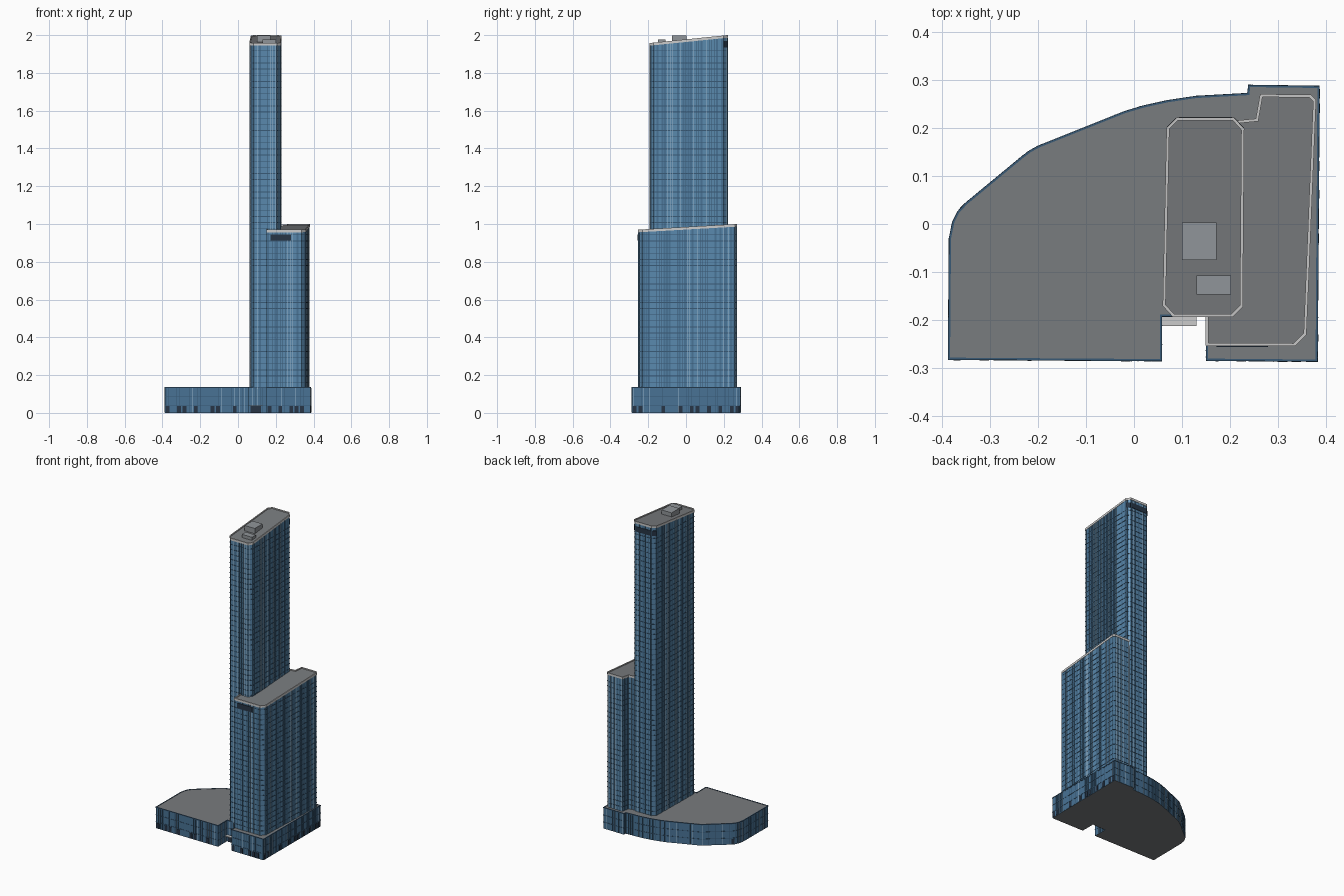
import bpy, bmesh, math, random
from mathutils import Vector

if "Cube" in bpy.data.objects:
    bpy.data.objects.remove(bpy.data.objects["Cube"])

random.seed(4)


def material(name, rgb):
    m = bpy.data.materials.new(name)
    m.diffuse_color = (*rgb, 1)
    m.use_nodes = True
    m.node_tree.nodes["Principled BSDF"].inputs["Base Color"].default_value = m.diffuse_color
    return m


GLASS = material("glass_blue", (0.10, 0.25, 0.42))
DEEP = material("glass_deep", (0.065, 0.17, 0.30))
NAVY = material("floor_line", (0.04, 0.10, 0.18))
PALE = material("pale_mullion", (0.35, 0.50, 0.64))
DARK = material("louver_dark", (0.02, 0.035, 0.06))
ROOF = material("roof_grey", (0.19, 0.20, 0.21))
TRIM = material("parapet_light", (0.62, 0.64, 0.64))
UNIT = material("plant_grey", (0.28, 0.30, 0.32))


def finish(name, bm, mat):
    bmesh.ops.recalc_face_normals(bm, faces=bm.faces)
    me = bpy.data.meshes.new(name)
    bm.to_mesh(me)
    bm.free()
    ob = bpy.data.objects.new(name, me)
    bpy.context.collection.objects.link(ob)
    me.materials.append(mat)
    return ob


def offset(pts, d):
    """Offset a counter-clockwise outline outward by d."""
    out = []
    for i, p in enumerate(pts):
        p = Vector(p)
        a = (p - Vector(pts[i - 1])).normalized()
        b = (Vector(pts[(i + 1) % len(pts)]) - p).normalized()
        n1, n2 = Vector((a.y, -a.x)), Vector((b.y, -b.x))
        out.append(p + (n1 + n2) * d / (1 + n1.dot(n2)))
    return out


def prism(name, pts, z0, top, mat, roof=ROOF):
    """Vertical prism whose top follows the height function top(y)."""
    bm = bmesh.new()
    lo = [bm.verts.new((p[0], p[1], z0)) for p in pts]
    hi = [bm.verts.new((p[0], p[1], top(p[1]))) for p in pts]
    n = len(pts)
    for i in range(n):
        j = (i + 1) % n
        bm.faces.new((lo[i], lo[j], hi[j], hi[i]))
    caps = [bm.faces.new(lo[::-1]), bm.faces.new(hi)]
    for f in caps:
        f.material_index = 1
    ob = finish(name, bm, mat)
    ob.data.materials.append(roof)
    return ob


def rings(name, pts, bands, out, inn, mat):
    """Closed bands around an outline; each band is (bottom(y), top(y))."""
    bm = bmesh.new()
    po, pi = offset(pts, out), offset(pts, inn)
    n = len(pts)
    for bot, top in bands:
        loops = [[bm.verts.new((p.x, p.y, f(p.y))) for p in ps]
                 for ps, f in ((po, bot), (po, top), (pi, top), (pi, bot))]
        for k in range(4):
            a, b = loops[k], loops[(k + 1) % 4]
            for i in range(n):
                j = (i + 1) % n
                bm.faces.new((a[i], a[j], b[j], b[i]))
    return finish(name, bm, mat)


def flat(z):
    return lambda y: z


def add_strip(bm, p, d, w, depth, z0, z1):
    """Thin upright box on a wall at p, running along direction d."""
    nrm = Vector((d.y, -d.x)) * depth
    c = [p - d * w / 2 - nrm * 0.3, p + d * w / 2 - nrm * 0.3,
         p + d * w / 2 + nrm, p - d * w / 2 + nrm]
    lo = [bm.verts.new((q.x, q.y, z0)) for q in c]
    hi = [bm.verts.new((q.x, q.y, z1)) for q in c]
    for i in range(4):
        j = (i + 1) % 4
        bm.faces.new((lo[i], lo[j], hi[j], hi[i]))
    bm.faces.new(lo[::-1])
    bm.faces.new(hi)


def mullions(name, pts, z0, top, step, skip=()):
    """Evenly spaced mullions, with a random share pale or as deep glass bays."""
    sets = {"line": (bmesh.new(), NAVY, 0.0015, 0.0016),
            "pale": (bmesh.new(), PALE, 0.002, 0.0022),
            "bay": (bmesh.new(), DEEP, step * 0.8, 0.0008)}
    for i, p in enumerate(pts):
        if i in skip:
            continue
        a, b = Vector(p), Vector(pts[(i + 1) % len(pts)])
        d = (b - a).normalized()
        n = max(1, round((b - a).length / step))
        for k in range(n):
            q = a.lerp(b, (k + 0.5) / n)
            kind = random.choices(("line", "pale", "bay"), (5, 3, 3))[0]
            bm, _, w, dep = sets[kind]
            add_strip(bm, q, d, min(w, (b - a).length * 0.8), dep, z0, top(q.y))
    for kind, (bm, mat, _, _) in sets.items():
        finish(f"{name}_{kind}", bm, mat)


def box(name, x0, x1, y0, y1, z0, z1, mat):
    return prism(name, [(x0, y0), (x1, y0), (x1, y1), (x0, y1)], z0, flat(z1), mat, mat)


def tower(name, pts, z0, top, pitch, skip):
    """Glazed shaft with floor lines, mullions, sloping roof and parapet."""
    shaft_top = lambda y: top(y) - 0.006
    under = lambda y: top(y) - 0.014
    prism(name + "_shaft", pts, z0, shaft_top, GLASS)
    zmax = min(under(p[1]) for p in pts)
    floors = [z0 + pitch * k for k in range(1, int((zmax - z0) / pitch) + 1)]
    rings(name + "_floor_lines", pts, [(flat(z - 0.002), flat(z + 0.002)) for z in floors],
          0.0018, -0.001, NAVY)
    rings(name + "_parapet", pts, [(under, top)], 0.0022, -0.004, TRIM)
    mullions(name + "_mullion", pts, z0, under, 0.0135, skip)


# Podium with curved rear-left wall and entrance notch
podium = [(-0.387, -0.282), (0.057, -0.285), (0.057, -0.192), (0.152, -0.192),
          (0.152, -0.284), (0.382, -0.286), (0.386, 0.287), (0.24, 0.289),
          (0.238, 0.272), (0.13, 0.266), (0.07, 0.257), (0.02, 0.246), (-0.02, 0.234),
          (-0.06, 0.218), (-0.2, 0.162), (-0.218, 0.152), (-0.235, 0.139),
          (-0.35, 0.044), (-0.367, 0.026), (-0.378, 0.004), (-0.385, -0.03)]
prism("podium", podium, 0, flat(0.135), DEEP)
rings("podium_bands", podium, [(flat(z), flat(z + 0.003)) for z in (0.04, 0.085)],
      0.0018, -0.001, NAVY)
rings("podium_coping", podium, [(flat(0.131), flat(0.137))], 0.0015, -0.003, NAVY)
mullions("podium_mullion", podium, 0.002, flat(0.131), 0.014)

# Dark shopfronts along the podium's street faces
shop = bmesh.new()
for i in (0, 4, 5, 17):
    a, b = Vector(podium[i]), Vector(podium[i + 1])
    d = (b - a).normalized()
    n = round((b - a).length / 0.03)
    for k in range(n):
        if random.random() < 0.5:
            add_strip(shop, a.lerp(b, (k + 0.5) / n), d, 0.02, 0.0024, 0.003, 0.036)
finish("podium_shopfronts", shop, DARK)

# Entrance canopy and doors in the notch
box("entrance_canopy", 0.057, 0.13, -0.213, -0.19, 0.038, 0.043, TRIM)
box("entrance_doors", 0.065, 0.122, -0.195, -0.19, 0.0, 0.036, DARK)

# Tall tower
tall = [(0.082, -0.192), (0.205, -0.192), (0.225, -0.172), (0.228, 0.198),
        (0.208, 0.22), (0.09, 0.22), (0.07, 0.2), (0.062, -0.17)]
tall_top = lambda y: 1.958 + (y + 0.192) * 0.042 / 0.412
tower("tall_tower", tall, 0.13, tall_top, 0.0325, ())
box("tall_tower_plant_large", 0.1, 0.172, -0.075, 0.003, 1.955, 1.998, UNIT)
box("tall_tower_plant_small", 0.13, 0.202, -0.147, -0.108, 1.95, 1.977, UNIT)

# Lower tower wrapped against the tall one
low = [(0.152, -0.252), (0.335, -0.253), (0.358, -0.23), (0.378, 0.258),
       (0.368, 0.268), (0.265, 0.269), (0.256, 0.218), (0.215, 0.214),
       (0.2, -0.185), (0.152, -0.185)]
low_top = lambda y: 0.97 + (y + 0.253) * 0.03 / 0.522
tower("low_tower", low, 0.13, low_top, 0.0325, (7, 8))

# Louvres near the tops of both towers
box("low_tower_louver", 0.172, 0.28, -0.2565, -0.25, 0.912, 0.945, DARK)
rear = bmesh.new()
for i in (3, 4, 5):
    a, b = Vector(tall[i]), Vector(tall[i + 1])
    add_strip(rear, (a + b) / 2, (b - a).normalized(), (b - a).length * 0.94,
              0.003, 1.935, 1.968)
finish("tall_tower_rear_louver", rear, DARK)
